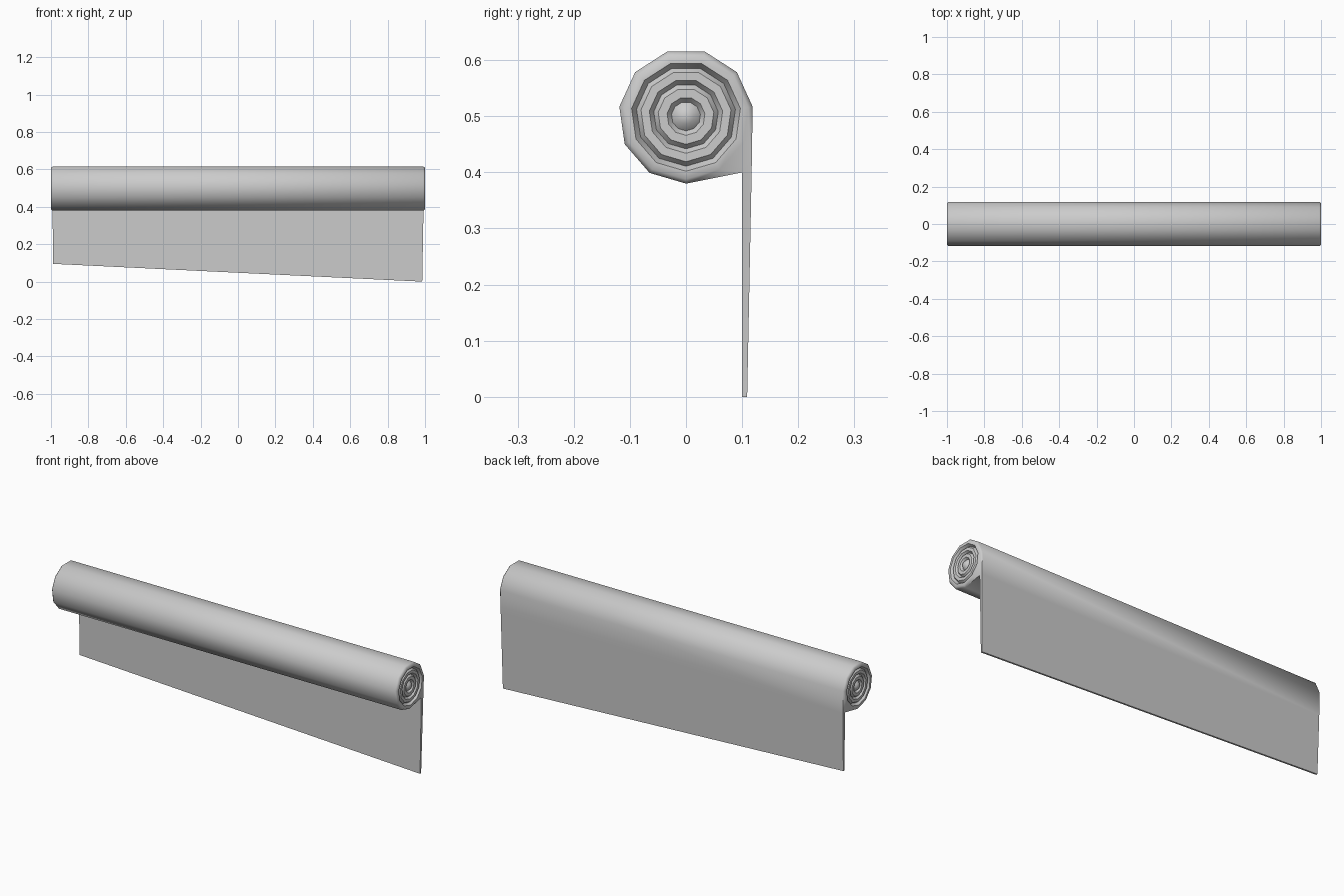
import bpy, bmesh, math
from mathutils import Vector

if "Cube" in bpy.data.objects:
    bpy.data.objects.remove(bpy.data.objects["Cube"])

SIDES, RADIUS, CENTRE_Z = 11, 0.12, 0.5

# Cap profile from the middle outwards: (radius, distance along x)
CAP = [(0.014, 0.998), (0.026, 0.986), (0.034, 0.996), (0.050, 0.996),
       (0.058, 0.986), (0.066, 0.997), (0.081, 0.997), (0.089, 0.986),
       (0.098, 1.0), (0.112, 1.0), (RADIUS, 0.992)]

bm = bmesh.new()


def ring(radius, x):
    """One polygon loop of the roll; the outermost loops open into the sheet."""
    loop = []
    for k in range(SIDES):
        a = -math.pi / 2 + k * math.tau / SIDES
        y, z = radius * math.cos(a), radius * math.sin(a)
        if radius == RADIUS and k == 1:
            y, z = 0.1, -0.1
        if radius == RADIUS and k == 2:
            y, z = 0.117, -0.1
        loop.append(bm.verts.new((x, y, z + CENTRE_Z)))
    return loop


def bridge(a, b):
    return [bm.faces.new((a[i], a[(i + 1) % SIDES], b[(i + 1) % SIDES], b[i]))
            for i in range(SIDES)]


# Roll: left cap, long side, right cap in one loft
profile = [(r, -x) for r, x in CAP] + CAP[::-1]
loops = [ring(r, x) for r, x in profile]
bands = [bridge(a, b) for a, b in zip(loops, loops[1:])]
for end, x in ((loops[0], -1.0), (loops[-1], 1.0)):
    tip = bm.verts.new((x, 0, CENTRE_Z))
    for i in range(SIDES):
        bm.faces.new((end[i], end[(i + 1) % SIDES], tip))

# Hanging sheet: extrude the open strip down to a slanted hem
strip = bands[len(CAP) - 1][1]
hem = bmesh.ops.extrude_discrete_faces(bm, faces=[strip])["faces"][0]
bm.faces.ensure_lookup_table()
top = list(strip.verts) if strip.is_valid else None
corners = [loops[len(CAP) - 1][1], loops[len(CAP) - 1][2],
           loops[len(CAP)][2], loops[len(CAP)][1]]
for v in hem.verts:
    right, outer = v.co.x > 0, v.co.y > 0.11
    v.co = Vector((0.985 if right else -0.988,
                   0.109 if outer else 0.1,
                   0.0 if right else 0.095))

bmesh.ops.remove_doubles(bm, verts=bm.verts, dist=1e-5)
bmesh.ops.recalc_face_normals(bm, faces=bm.faces)
mesh = bpy.data.meshes.new("rolled_sheet")
bm.to_mesh(mesh)
bm.free()

obj = bpy.data.objects.new("rolled_sheet", mesh)
bpy.context.collection.objects.link(obj)
bpy.context.view_layer.objects.active = obj
obj.select_set(True)
bpy.ops.object.shade_smooth_by_angle(angle=math.radians(50))
